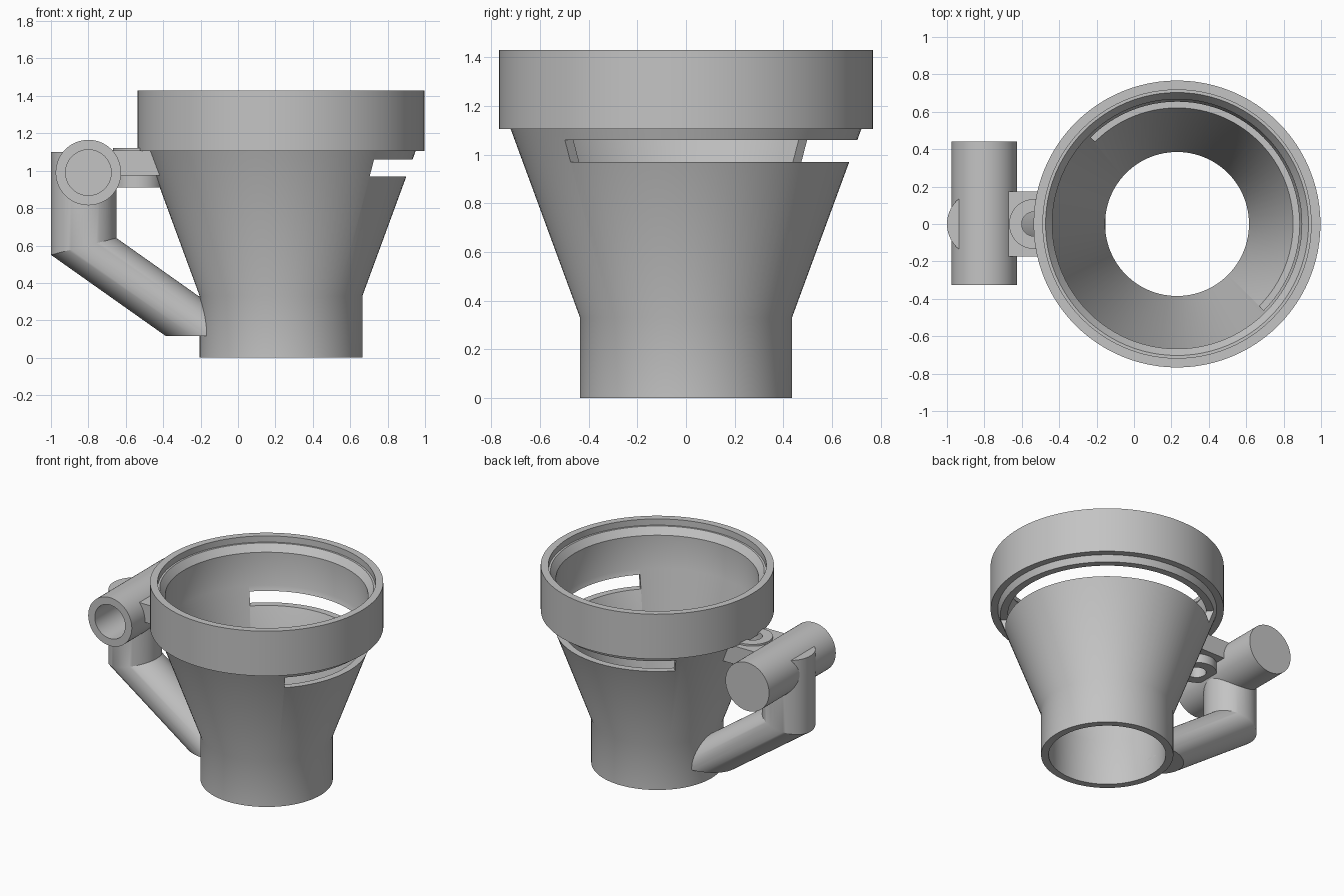
import bpy, bmesh, math
from mathutils import Vector, Matrix

if "Cube" in bpy.data.objects:
    bpy.data.objects.remove(bpy.data.objects["Cube"])

AXIS = 0.23      # x of the funnel axis
SEGS = 96

grey = bpy.data.materials.new("plain grey")
grey.use_nodes = True
grey.diffuse_color = (0.55, 0.55, 0.55, 1)
grey.node_tree.nodes["Principled BSDF"].inputs["Base Color"].default_value = grey.diffuse_color


def make(name, bm):
    bmesh.ops.recalc_face_normals(bm, faces=bm.faces)
    mesh = bpy.data.meshes.new(name)
    bm.to_mesh(mesh)
    bm.free()
    mesh.materials.append(grey)
    ob = bpy.data.objects.new(name, mesh)
    bpy.context.collection.objects.link(ob)
    return ob


def activate(ob):
    bpy.ops.object.select_all(action="DESELECT")
    ob.select_set(True)
    bpy.context.view_layer.objects.active = ob


def lathe(name, profile, x=AXIS):
    """Closed (radius, z) profile turned round a vertical axis."""
    bm = bmesh.new()
    rings = []
    for r, z in profile:
        rings.append([bm.verts.new((x + r * math.cos(a), r * math.sin(a), z))
                      for a in (2 * math.pi * i / SEGS for i in range(SEGS))])
    for a, b in zip(rings, rings[1:] + rings[:1]):
        for i in range(SEGS):
            j = (i + 1) % SEGS
            bm.faces.new((a[i], a[j], b[j], b[i]))
    return make(name, bm)


def cylinder(name, r, start, end):
    start, end = Vector(start), Vector(end)
    axis = end - start
    place = Matrix.Translation((start + end) / 2) @ axis.to_track_quat("Z", "Y").to_matrix().to_4x4()
    bm = bmesh.new()
    bmesh.ops.create_cone(bm, cap_ends=True, segments=64, radius1=r, radius2=r,
                          depth=axis.length, matrix=place)
    return make(name, bm)


def box(name, lo, hi, turn=Matrix()):
    lo, hi = Vector(lo), Vector(hi)
    bm = bmesh.new()
    bmesh.ops.create_cube(bm, size=1, matrix=turn @ Matrix.Translation((lo + hi) / 2)
                          @ Matrix.Diagonal((*(hi - lo), 1)))
    return make(name, bm)


def cut(ob, cutter):
    cutter.hide_render = True
    mod = ob.modifiers.new("cut", "BOOLEAN")
    mod.operation, mod.solver, mod.object = "DIFFERENCE", "EXACT", cutter
    activate(ob)
    bpy.ops.object.modifier_apply(modifier=mod.name)


# Funnel body with stepped collar
funnel = lathe("funnel", [
    (0.385, 0), (0.435, 0), (0.435, 0.33), (0.72, 1.105), (0.767, 1.105), (0.767, 1.43),
    (0.717, 1.43), (0.717, 1.385), (0.703, 1.385), (0.667, 1.335), (0.667, 1.095), (0.385, 0.33)])

# Slot round half of the cone
turn = Matrix.Translation((AXIS, 0, 0)) @ Matrix.Rotation(math.pi / 4, 4, "Z")
slot = box("slot_cutter", (0, -1, 0.97), (1, 1, 1.06), turn)
cut(funnel, slot)

# Horizontal socket, open at the front
socket = cylinder("socket", 0.175, (-0.80, -0.325, 0.99), (-0.80, 0.44, 0.99))
bore = cylinder("bore_cutter", 0.122, (-0.80, -0.5, 0.99), (-0.80, 0.39, 0.99))
cut(socket, bore)

# Bent support arm: upright post, mitred bend, slanted run into the funnel wall
bm = bmesh.new()
top, bend, foot = [], [], []
for i in range(64):
    a = 2 * math.pi * i / 64
    x, y = -0.825 + 0.175 * math.cos(a), 0.175 * math.sin(a)
    z = 0.595 + 0.045 * math.cos(a)
    end = AXIS - math.sqrt(0.42 ** 2 - y * y)
    top.append(bm.verts.new((x, y, 1.1)))
    bend.append(bm.verts.new((x, y, z)))
    foot.append(bm.verts.new((end, y, z - 0.707 * (end - x))))
for a, b in ((top, bend), (bend, foot)):
    for i in range(64):
        j = (i + 1) % 64
        bm.faces.new((a[i], a[j], b[j], b[i]))
bm.faces.new(top)
bm.faces.new(foot)
arm = make("support_arm", bm)
floor = box("floor_cutter", (-0.7, -0.4, -0.3), (0.2, 0.4, 0.115))
cut(arm, floor)
cut(arm, bore)

# Bracket block and round boss with a vertical screw hole
bracket = box("bracket", (-0.67, -0.175, 0.975), (-0.3, 0.175, 1.107))
boss = cylinder("screw_boss", 0.133, (-0.535, 0, 0.91), (-0.535, 0, 1.12))
hole = cylinder("hole_cutter", 0.065, (-0.535, 0, 0.8), (-0.535, 0, 1.2))
bm = bmesh.new()
bmesh.ops.create_cone(bm, cap_ends=True, segments=SEGS, radius1=0.41, radius2=0.74, depth=0.9,
                      matrix=Matrix.Translation((AXIS, 0, 0.78)))
inside = make("inside_cutter", bm)
for part in (bracket, boss):
    cut(part, inside)
    cut(part, hole)

for helper in (slot, bore, floor, hole, inside):
    bpy.data.objects.remove(helper)

for part in (funnel, socket, arm, bracket, boss):
    activate(part)
    bpy.ops.object.shade_smooth_by_angle(angle=math.radians(25))
